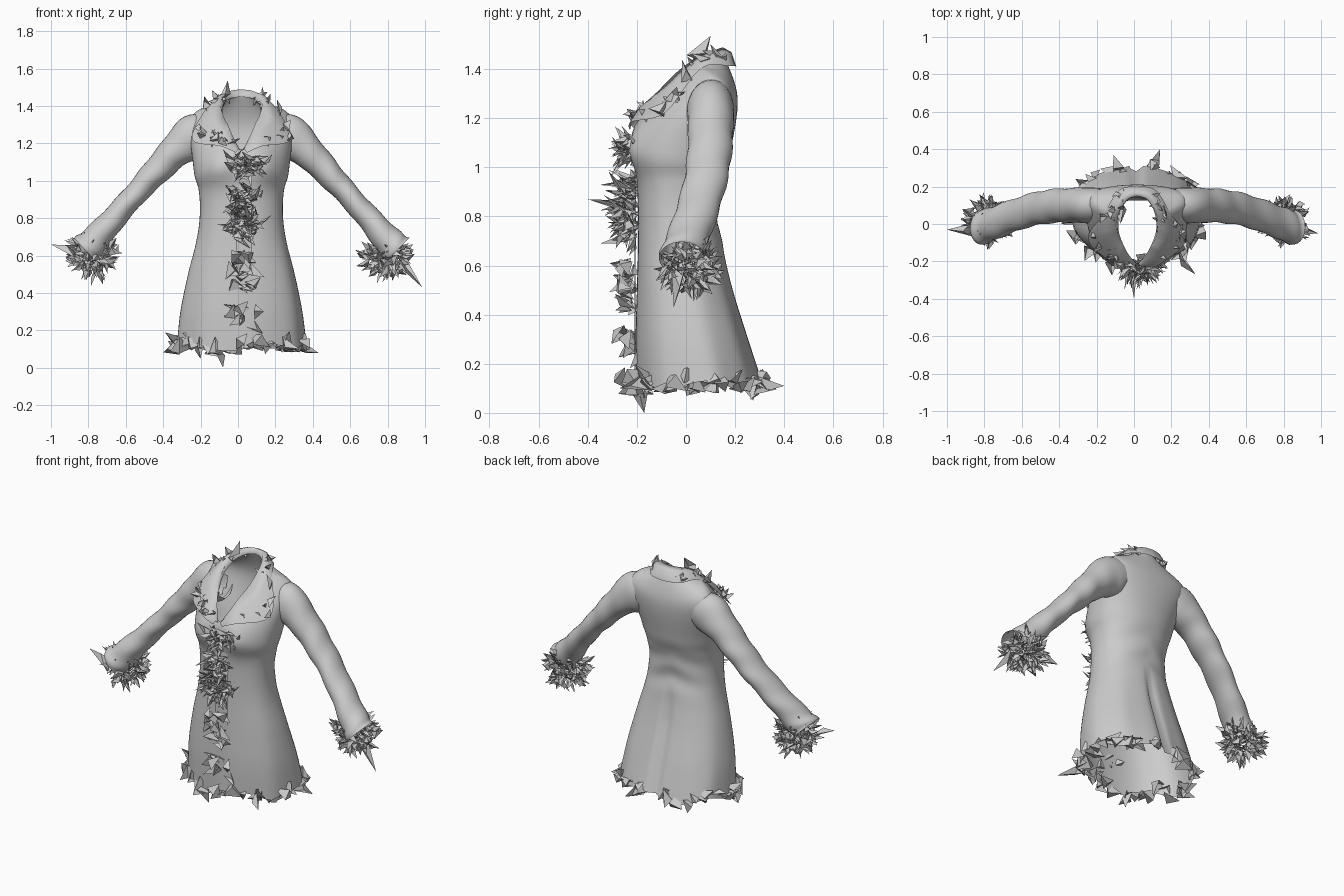
import bpy, bmesh, math, random
from mathutils import Vector as V

if "Cube" in bpy.data.objects:
    bpy.data.objects.remove(bpy.data.objects["Cube"])

random.seed(7)
CX = 0.018          # the body sits slightly right of the origin
N = 72              # points around the torso


def catmull(a, b, c, d, t):
    return 0.5 * (2 * b + (c - a) * t + (2 * a - 5 * b + 4 * c - d) * t * t
                  + (3 * b - a - 3 * c + d) * t ** 3)


def smooth(keys, steps):
    """Smooth a list of equal-length number tuples."""
    out, last = [], len(keys) - 1
    for i in range(last):
        k = [keys[max(0, min(last, i + o))] for o in (-1, 0, 1, 2)]
        for s in range(steps):
            out.append(tuple(catmull(*v, s / steps) for v in zip(*k)))
    return out + [keys[-1]]


def finish(bm, name, smooth_shading=True):
    me = bpy.data.meshes.new(name)
    bmesh.ops.recalc_face_normals(bm, faces=bm.faces)
    bm.to_mesh(me)
    bm.free()
    for p in me.polygons:
        p.use_smooth = smooth_shading
    ob = bpy.data.objects.new(name, me)
    bpy.context.collection.objects.link(ob)
    return ob


def loft(name, rings, closed=True, hole=None):
    bm = bmesh.new()
    vs = [[bm.verts.new(p) for p in r] for r in rings]
    n = len(rings[0])
    for a, b in zip(vs, vs[1:]):
        for j in range(n if closed else n - 1):
            k = (j + 1) % n
            quad = (a[j], a[k], b[k], b[j])
            if not (hole and all(hole(v.co) for v in quad)):
                bm.faces.new(quad)
    return finish(bm, name)


def power(v, e):
    return math.copysign(abs(v) ** e, v)


# Torso: body rings, then shoulder ring and V neckline
def body_ring(z, rx, yf, yb):
    pts, mid = [], (yf + yb) / 2
    for j in range(N):
        a = math.tau * j / N
        c, s = power(math.cos(a), .92), power(math.sin(a), .88)
        pts.append((CX + rx * c, mid + (yb - yf) / 2 * s, z))
    return pts


def shoulder_point(a):
    c, s = math.cos(a), math.sin(a)
    if s < 0:
        return (CX + .265 * c, .10 + .315 * s, 1.34 + .21 * s)
    return (CX + .265 * c, .10 + .11 * s ** .6, 1.34 - .055 * s)


def neck_point(a):
    c, s = math.cos(a), math.sin(a)
    if s < 0:
        return (CX + .108 * c, .03 + .235 * s, 1.42 - .25 * abs(s) ** 1.3)
    return (CX + .108 * c, .03 + .12 * s, 1.42 + .045 * s)


def armhole(p):
    return (abs(p.x - CX) > .2 and
            ((p.y - .1) / .08) ** 2 + ((p.z - 1.225) / .095) ** 2 < 1)


angles = [math.tau * j / N for j in range(N)]
keys = [body_ring(*k) for k in (
    (.11, .345, -.200, .305), (.30, .325, -.205, .25), (.50, .285, -.200, .19),
    (.68, .240, -.195, .150), (.82, .222, -.195, .13), (.95, .228, -.200, .15),
    (1.06, .255, -.21, .18))]
keys += [[shoulder_point(a) for a in angles], [neck_point(a) for a in angles]]
columns = [smooth([r[j] for r in keys], 8) for j in range(N)]


def drape(p, a):
    x, y, z = p
    low = max(0, (.75 - z) / .65)
    back = max(0, math.sin(a))
    # bust, skirt folds, back vent, waist creases and a wavy hem
    if y < 0:
        for bx in (-.125, .125):
            y -= .035 * math.exp(-((x - CX - bx) / .09) ** 2 - ((z - 1.07) / .09) ** 2)
    y += low * .006 * back * math.sin(9 * a + 1)
    if y > 0:
        y -= .03 * min(1, low * 3) * math.exp(-((x - .012) / .02) ** 2)
    x += low * .006 * math.sin(7 * a)
    y += .006 * back * math.sin(38 * z + 14 * abs(x)) * math.exp(-((z - .83) / .13) ** 2)
    if z < .3:
        z += .02 * math.sin(5 * a + 1) * (.3 - z) / .19
    return (x, y, z)


rings = [[drape(columns[j][i], angles[j]) for j in range(N)] for i in range(len(columns[0]))]
loft("coat_body", rings, hole=armhole)

# Front placket strip
loft("front_placket", [[(x, -.209 + abs(x - .03) * .1, z) for x in (-.012, .03, .072)]
                       for z in (.12, .3, .5, .7, .85, 1.0, 1.1, 1.16)], False)

# Sleeves: centre x, y, z, radius across the arm, radius front to back
sleeve = smooth([(.155, .11, 1.265, .085, .075), (.25, .10, 1.235, .121, .095),
                 (.355, .10, 1.155, .088, .092), (.46, .095, 1.045, .073, .09),
                 (.57, .075, .925, .062, .088), (.69, .035, .79, .066, .088),
                 (.79, -.005, .675, .080, .09), (.835, -.02, .63, .088, .093)], 6)[3:]
for side, label in ((1, "right"), (-1, "left")):
    rings = []
    for i, (x, y, z, r, ry) in enumerate(sleeve):
        p, q = sleeve[max(0, i - 1)], sleeve[min(len(sleeve) - 1, i + 1)]
        t = V((q[0] - p[0], 0, q[2] - p[2])).normalized()
        ring = []
        for j in range(32):
            a = math.tau * j / 32
            w = 1 + .04 * math.sin(i * .95 + 2 * math.sin(a + side)) * min(1, i / 16)
            ring.append((CX + side * (x - t.z * r * w * math.cos(a)),
                         y + ry * w * math.sin(a), z + t.x * r * w * math.cos(a)))
        rings.append(ring)
    loft(label + "_sleeve", rings)

# Collar with pointed lapels: fold edge and outer edge
fold = smooth([(.005, -.212, 1.16), (.06, -.15, 1.265), (.108, -.04, 1.385),
               (.10, .06, 1.455), (.055, .13, 1.482), (0, .15, 1.488)], 5)
outer = smooth([(.03, -.228, 1.15), (.11, -.222, 1.185), (.265, -.085, 1.222),
                (.175, .06, 1.402), (.10, .18, 1.412), (0, .205, 1.41)], 5)
half = []
for f, o in zip(fold, outer):
    f, o = V(f), V(o)
    m = f.lerp(o, .45) + V((0, -.006 if f.y < 0 else .01, .016))
    half.append([f - V((f.x * .08, 0, .04 if f.y > -.1 else .005)), f, m, o])
rows = half + [[V((-p.x, p.y, p.z)) for p in r] for r in half[-2::-1]]
loft("collar", [[p + V((CX, 0, 0)) for p in r] for r in rows], False)


# Jagged trim made of folded flat shards
def rand_dir():
    return V([random.gauss(0, 1) for _ in range(3)]).normalized()


def shard(bm, p, d, length, width):
    p, d = V(p), V(d).normalized()
    s = d.cross(rand_dir()).normalized()
    n = d.cross(s)
    a, b = bm.verts.new(p + s * width / 2), bm.verts.new(p - s * width / 2)
    c = bm.verts.new(p + d * length * .45 + n * width * .45)
    t = bm.verts.new(p + d * length)
    bm.faces.new((a, b, c))
    bm.faces.new((a, c, t))
    bm.faces.new((c, b, t))


def pointed(bm, base, tip, width):
    d = V(tip) - V(base)
    shard(bm, base, d, d.length, width)


R = random.uniform

# Cuff trim, dense tuft around each wrist
for side, label, tip in ((1, "right", (.985, -.05, .43)), (-1, "left", (-1.0, -.03, .66))):
    bm = bmesh.new()
    for _ in range(180):
        u = rand_dir()
        k = R(.4, 1)
        p = V((side * .785 + .01, .02, .598)) + V((u.x * .115, u.y * .105, u.z * .085)) * k
        shard(bm, p, u + rand_dir() * .8, R(.04, .09), R(.03, .06))
    pointed(bm, (side * .87, -.03, .6), tip, .07)
    finish(bm, label + "_cuff_trim", False)

# Front trim: two dense clusters, sparser below
bm = bmesh.new()
for z0, z1, count, lmin, lmax, wid in ((1.03, 1.12, 70, .05, .11, .04),
                                       (.70, .95, 150, .05, .12, .042),
                                       (.40, .62, 17, .05, .11, .08),
                                       (.14, .34, 7, .05, .11, .09)):
    for _ in range(count):
        p = (CX + .01 + random.gauss(0, .035), R(-.25, -.2), R(z0, z1))
        d = V((R(-1, 1), -R(.1, 1), R(-.8, .8)))
        shard(bm, p, d, R(lmin, lmax), R(.5, 1.3) * wid)
pointed(bm, (.01, -.24, .84), (0, -.4, .87), .05)
pointed(bm, (.05, -.21, .30), (-.08, -.23, .34), .05)
finish(bm, "front_trim", False)

# Hem trim
bm = bmesh.new()
for i in range(40):
    a = math.tau * (i + R(-.4, .4)) / 40
    p = V(drape((CX + .335 * power(math.cos(a), .92),
                 .052 + .245 * power(math.sin(a), .88), .13), a))
    d = V((math.cos(a) * R(-.3, .7), math.sin(a) * R(-.3, .7), R(-.6, .35)))
    d += V((R(-.7, .7), R(-.7, .7), 0))
    shard(bm, p, d, R(.06, .11), R(.06, .12))
for base, tip in (((-.12, -.19, .1), (-.08, -.17, 0)), ((.1, .3, .13), (.14, .4, .11)),
                  ((.33, .1, .12), (.43, .12, .08)), ((-.3, .02, .13), (-.39, 0, .19)),
                  ((.24, -.15, .13), (.33, -.27, .1))):
    pointed(bm, base, tip, .08)
finish(bm, "hem_trim", False)

# Collar trim along the outer edge, fuller on the left
bm = bmesh.new()
for side, count in ((-1, 26), (1, 16)):
    for _ in range(count):
        q = random.choice(outer[6:20])
        p = V((CX + side * q[0] * R(.55, 1), q[1], q[2] + .015))
        d = V((side * R(-1, .6), R(-1, .3) if q[1] < .1 else R(-.8, .2), R(0, 1)))
        shard(bm, p, d, R(.04, .09), R(.04, .08))
pointed(bm, (-.09, .04, 1.44), (-.055, .1, 1.535), .09)
finish(bm, "collar_trim", False)
